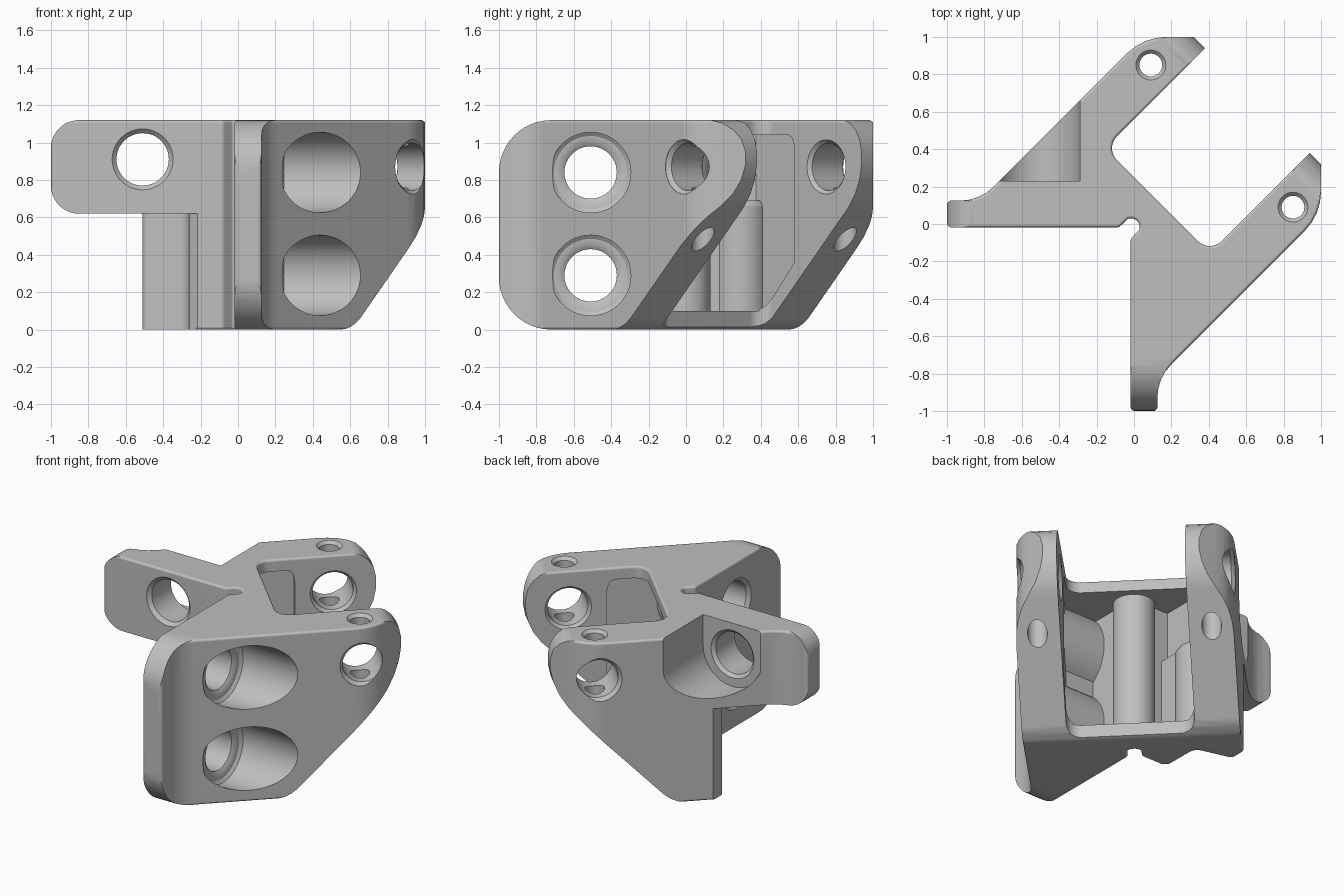
import bpy, bmesh, math
from mathutils import Vector

cube = bpy.data.objects.get("Cube")
if cube:
    bpy.data.objects.remove(cube)

Q = math.sqrt(0.5)
# Frames turn a profile point (a, b) and a depth t into space
TOP = lambda a, b, t: (a, b, t)
SIDE = lambda a, b, t: (t, a, b)
FRONT = lambda a, b, t: (a, t, b)
ARM = lambda a, b, t: ((a + t) * Q, (a - t) * Q, b)


def fillet(corners):
    """Round each corner (x, y, radius) of a closed outline."""
    out = []
    for i, (x, y, r) in enumerate(corners):
        p = Vector((x, y))
        if r == 0:
            out.append(p)
            continue
        d1 = (Vector(corners[i - 1][:2]) - p).normalized()
        d2 = (Vector(corners[(i + 1) % len(corners)][:2]) - p).normalized()
        ang = d1.angle(d2)
        c = p + (d1 + d2).normalized() * (r / math.sin(ang / 2))
        tl = r / math.tan(ang / 2)
        v0, v1, sw = p + d1 * tl - c, p + d2 * tl - c, math.pi - ang
        n = max(3, int(sw / 0.17))
        for k in range(n + 1):
            f = k / n
            out.append(c + (v0 * math.sin((1 - f) * sw) + v1 * math.sin(f * sw)) / math.sin(sw))
    return out


def loft(name, frame, rings, rim=0):
    """Solid through equal rings [(depth, points)], with optional rounded rims."""
    bm = bmesh.new()
    loops = [[bm.verts.new(frame(p[0], p[1], t)) for p in pts] for t, pts in rings]
    caps = [bm.faces.new(loops[0]), bm.faces.new(loops[-1])]
    n = len(loops[0])
    for lo, hi in zip(loops, loops[1:]):
        for i in range(n):
            bm.faces.new((lo[i], lo[(i + 1) % n], hi[(i + 1) % n], hi[i]))
    bmesh.ops.recalc_face_normals(bm, faces=bm.faces)
    if rim:
        edges = [e for f in caps for e in f.edges]
        bmesh.ops.bevel(bm, geom=edges, offset=rim, segments=3, profile=0.5,
                        affect='EDGES', clamp_overlap=False)
    mesh = bpy.data.meshes.new(name)
    bm.to_mesh(mesh)
    bm.free()
    obj = bpy.data.objects.new(name, mesh)
    bpy.context.collection.objects.link(obj)
    return obj


def prism(name, frame, pts, t0, t1, rim=0):
    return loft(name, frame, [(t0, pts), (t1, pts)], rim)


def box(name, x0, x1, y0, y1, z0, z1):
    return prism(name, TOP, [(x0, y0), (x1, y0), (x1, y1), (x0, y1)], z0, z1)


def lathe(name, frame, a, b, steps, n=48):
    """Round cutter along the frame depth, steps are (depth, radius)."""
    turn = [2 * math.pi * i / n for i in range(n)]
    return loft(name, frame, [(t, [(a + r * math.cos(q), b + r * math.sin(q)) for q in turn])
                              for t, r in steps])


def corner(name, frame, a, b, sa, sb, r, t0, t1):
    """Cutter that rounds one outer corner of a plate."""
    ca, cb = a - sa * r, b - sb * r
    pts = [(ca + sa * r * math.cos(k * math.pi / 24), cb + sb * r * math.sin(k * math.pi / 24))
           for k in range(13)]
    pts += [(ca, b + sb * 0.1), (a + sa * 0.1, b + sb * 0.1), (a + sa * 0.1, cb)]
    return prism(name, frame, pts, t0, t1)


def cut(target, cutters):
    for c in cutters:
        c.hide_render = True
        m = target.modifiers.new(c.name, 'BOOLEAN')
        m.operation, m.solver, m.object = 'DIFFERENCE', 'EXACT', c
    dg = bpy.context.evaluated_depsgraph_get()
    mesh = bpy.data.meshes.new_from_object(target.evaluated_get(dg))
    target.modifiers.clear()
    target.data = mesh
    for c in cutters:
        bpy.data.objects.remove(c)


H = 1.12
# Main body: outline mirrored about the diagonal
half = [(0.405, -0.155, 0.09), (0.965, 0.405, 0.02), (1, 0.37, 0.02), (1, 0.05, 0.3),
        (0.125, -0.825, 0.25), (0.125, -1, 0.022), (-0.018, -1, 0.022),
        (-0.018, -0.08, 0.03), (0.03, -0.03, 0.02)]
outline = half + [(0.03, 0.03, 0.045)] + [(y, x, r) for x, y, r in reversed(half)]
body = prism("clevis_bracket", TOP, fillet(outline), 0, H, rim=0.016)

# Hollow between the arms, leaving walls around the bores and the notch
inner = [(0.05, 0.05), (0.05, -0.33), (0.27, -0.33), (0.6, 0), (0, 0.6), (-0.33, 0.27), (-0.33, 0.05)]
hollow = prism("hollow", TOP, inner, 0.1, 1.04)
slope = [(0.24, 0.05), (0.28, 0.11), (0.32, 0.135), (0.62, 0.375), (0.9, 0.375), (0.9, 0.05)]
top_round = [(0.53, 1.06), (0.53, 1.04), (0.565, 1.03), (0.59, 1.0), (0.6, 0.96), (0.7, 0.96), (0.7, 1.06)]
walls = [
    lathe("corner_wall", TOP, 0, 0, [(0, 0.13), (1.2, 0.13)]),
    lathe("notch_wall", TOP, -0.28, 0.29, [(0, 0.15), (0.66, 0.15), (0.69, 0.13)]),
    box("notch_side_wall", -0.6, -0.18, -0.1, 0.28, 0, 0.685),
    box("pocket_wall", -0.6, -0.225, -0.1, 0.8, 0.6, 1.2),
    prism("slope_wall", ARM, [(s * Q, z) for s, z in slope], -1, 1),
    prism("top_wall", ARM, [(s * Q, z) for s, z in top_round], -1, 1),
]
for z in (0.84, 0.29):
    walls.append(lathe("bore_wall", SIDE, -0.51, z, [(-0.1, 0.285), (1, 0.285)]))
cut(hollow, walls)

# Arm ends: sloped underside and rounded tip
tip = [(0.08, -0.05), (0.16, -0.002), (0.23, 0.008), (0.3, 0.03), (0.36, 0.062), (1.18, 0.655),
       (1.25, 0.725), (1.295, 0.8), (1.318, 0.88), (1.318, 0.95), (1.295, 1.02), (1.25, 1.07),
       (1.19, 1.105), (1.11, 1.121), (1.11, 1.2), (1.7, 1.2), (1.7, -0.05)]
cutters = [prism("tip_cut", ARM, [(s * Q, z) for s, z in tip], -1.5, 1.5)]

# Rounded plate ends
for sb, z in ((1, H), (-1, 0)):
    cutters.append(corner("plate_corner", SIDE, -1, z, -1, sb, 0.28, -0.2, 0.5))
for sb, z in ((1, H), (-1, 0.62)):
    cutters.append(corner("flange_corner", FRONT, -1, z, -1, sb, 0.15, -0.2, 0.4))

# Clearance notch under the flange
notch = [(-1.2, -0.1, 0), (-0.2, -0.1, 0), (-0.215, -0.02, 0), (-0.262, 0.02, 0.03),
         (-0.265, 0.265, 0.06), (-0.51, 0.33, 0.03), (-0.51, 0.7, 0), (-1.2, 0.7, 0)]
cutters.append(prism("notch_cut", TOP, fillet(notch), -0.1, 0.62))

# Counterbored bolt holes in the tall plate
rim_in = [(-0.1, 0.163), (-0.018, 0.163), (0.005, 0.14), (0.21, 0.14)]
for z in (0.84, 0.29):
    cutters.append(lathe("bolt_bore", SIDE, -0.51, z, rim_in + [
        (0.228, 0.165), (0.23, 0.195), (0.245, 0.215), (1.1, 0.215)]))

# Flange bolt hole and its open pocket
cutters.append(lathe("flange_bore", FRONT, -0.51, 0.91, rim_in + [(0.232, 0.163), (0.3, 0.163)]))
arc = [(-0.51 + 0.22 * math.cos(a), 0.91 + 0.22 * math.sin(a))
       for a in (math.pi * (1 + k / 24) for k in range(25))]
cutters.append(prism("flange_pocket", FRONT, arc + [(-0.29, 1.3), (-0.73, 1.3)], 0.23, 1))

# Cross pin bore and vertical screw holes
pin = [(0.396, 0.145), (0.416, 0.127), (0.648, 0.127), (0.67, 0.148), (1.1, 0.148)]
cutters.append(lathe("pin_bore", ARM, 0.94 * Q, 0.87, [(-t, r) for t, r in reversed(pin)] + pin))
for x, y in ((0.85, 0.09), (0.09, 0.85)):
    cutters.append(lathe("screw_hole", TOP, x, y, [(-0.1, 0.061), (1.1, 0.061), (1.12, 0.08), (1.2, 0.08)], 32))

cut(body, cutters + [hollow])

# Material
grey = bpy.data.materials.new("plain grey")
grey.use_nodes = True
colour = (0.52, 0.52, 0.52, 1)
grey.diffuse_color = colour
grey.node_tree.nodes["Principled BSDF"].inputs["Base Color"].default_value = colour
body.data.materials.clear()
body.data.materials.append(grey)
for f in body.data.polygons:
    f.material_index = 0

# Smooth shading with crisp edges
for o in bpy.context.selected_objects:
    o.select_set(False)
body.select_set(True)
bpy.context.view_layer.objects.active = body
bpy.ops.object.shade_smooth_by_angle(angle=math.radians(32))
weighted = body.modifiers.new("even_shading", 'WEIGHTED_NORMAL')
weighted.keep_sharp = True
